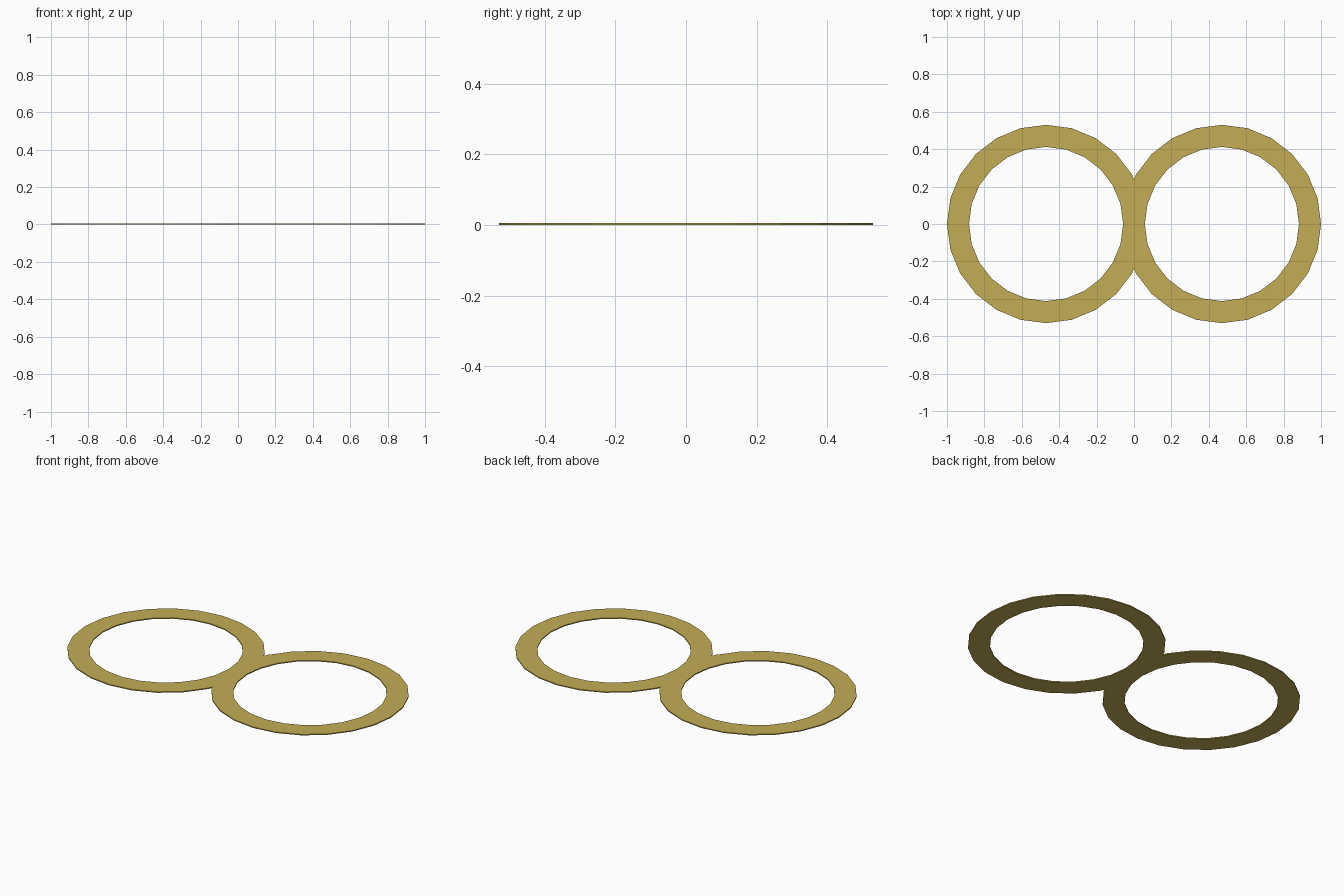
import bpy, bmesh
from math import cos, sin, tau
from mathutils import Vector

if "Cube" in bpy.data.objects:
    bpy.data.objects.remove(bpy.data.objects["Cube"])

SIDES, CENTRE, OUTER, INNER, THICK = 24, -0.47, 0.53, 0.412, 0.006

# left ring: flat annulus with 24 sides
bm = bmesh.new()
def circle(r):
    return [bm.verts.new((CENTRE + r * cos(tau * i / SIDES), r * sin(tau * i / SIDES), 0))
            for i in range(SIDES)]
outer, inner = circle(OUTER), circle(INNER)
for i in range(SIDES):
    j = (i + 1) % SIDES
    bm.faces.new((outer[i], outer[j], inner[j], inner[i]))

# trim at the middle, where the rings fuse
bmesh.ops.bisect_plane(bm, geom=bm.verts[:] + bm.edges[:] + bm.faces[:], dist=1e-5,
                       plane_co=(0, 0, 0), plane_no=(1, 0, 0), clear_outer=True)

# give the band its thickness, leaving the fused seam open
bottom = bm.faces[:]
copy = bmesh.ops.extrude_face_region(bm, geom=bottom, use_keep_orig=True)
bmesh.ops.translate(bm, vec=Vector((0, 0, THICK)),
                    verts=[g for g in copy["geom"] if isinstance(g, bmesh.types.BMVert)])
bmesh.ops.recalc_face_normals(bm, faces=bm.faces[:])
seam = [f for f in bm.faces if all(abs(v.co.x) < 1e-4 for v in f.verts)]
bmesh.ops.delete(bm, geom=seam, context='FACES_ONLY')

mesh = bpy.data.meshes.new("double_ring")
bm.to_mesh(mesh)
bm.free()
ring = bpy.data.objects.new("double_ring", mesh)
bpy.context.collection.objects.link(ring)

# right ring: mirror image
mirror = ring.modifiers.new("mirror", 'MIRROR')
mirror.use_axis[0] = True
mirror.merge_threshold = 0.0005

gold = bpy.data.materials.new("gold")
gold.diffuse_color = (0.55, 0.42, 0.09, 1)
gold.use_nodes = True
gold.node_tree.nodes["Principled BSDF"].inputs["Base Color"].default_value = gold.diffuse_color
mesh.materials.append(gold)
